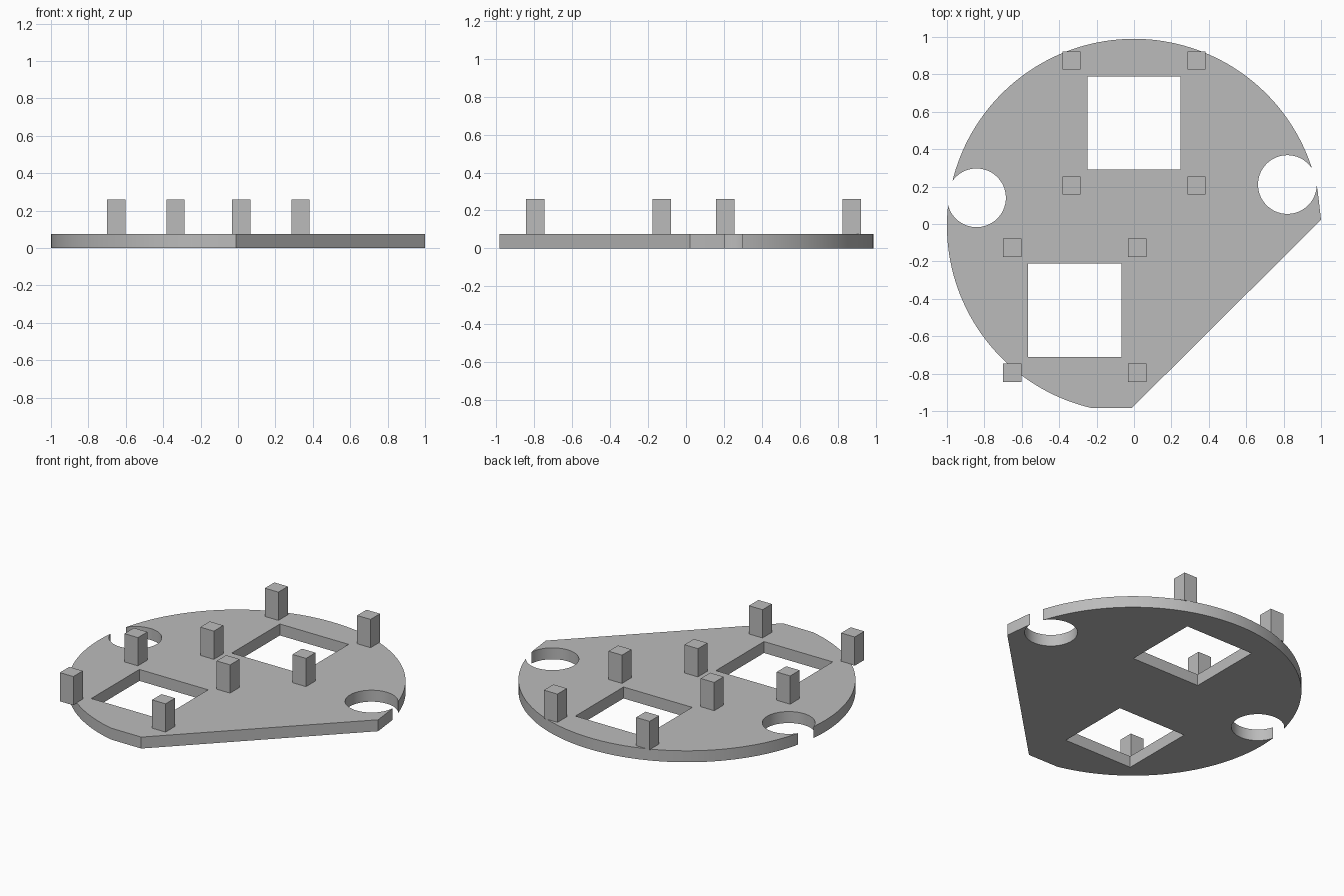
import bpy, bmesh, math

cube = bpy.data.objects.get("Cube")
if cube:
    bpy.data.objects.remove(cube, do_unlink=True)

THICK, PEG_TOP = 0.075, 0.26

grey = bpy.data.materials.new("plain grey")
grey.use_nodes = True
grey.diffuse_color = (0.5, 0.5, 0.5, 1)
grey.node_tree.nodes["Principled BSDF"].inputs["Base Color"].default_value = (0.5, 0.5, 0.5, 1)


def prism(name, outline, z0, z1):
    """Extrude a flat outline from z0 to z1."""
    bm = bmesh.new()
    base = bm.faces.new([bm.verts.new((x, y, z0)) for x, y in outline])
    top = bmesh.ops.extrude_face_region(bm, geom=[base])["geom"]
    bmesh.ops.translate(bm, vec=(0, 0, z1 - z0),
                        verts=[v for v in top if isinstance(v, bmesh.types.BMVert)])
    bmesh.ops.recalc_face_normals(bm, faces=bm.faces)
    mesh = bpy.data.meshes.new(name)
    bm.to_mesh(mesh)
    bm.free()
    mesh.materials.append(grey)
    obj = bpy.data.objects.new(name, mesh)
    bpy.context.collection.objects.link(obj)
    return obj


def arc(cx, cy, r, start, end, steps):
    angles = [math.radians(start + (end - start) * i / steps) for i in range(steps + 1)]
    return [(cx + r * math.cos(a), cy + r * math.sin(a)) for a in angles]


def square(cx, cy, half):
    return [(cx - half, cy - half), (cx + half, cy - half),
            (cx + half, cy + half), (cx - half, cy + half)]


def activate(obj):
    bpy.ops.object.select_all(action='DESELECT')
    obj.select_set(True)
    bpy.context.view_layer.objects.active = obj


# Round plate with a flat front tip and a straight diagonal side
outline = arc(0, -0.01, 1, 11, 256.7, 120) + [(-0.012, -0.984), (1, 0.022)]
plate = prism("base_plate", outline, 0, THICK)

# Square windows and round edge notches
windows = {"back": (0, 0.54), "front": (-0.317, -0.461)}
cutters = [prism("window_cutter", square(x, y, 0.249), -0.1, 0.2) for x, y in windows.values()]
for x, y in ((0.82, 0.211), (-0.842, 0.14)):
    cutters.append(prism("notch_cutter", arc(x, y, 0.157, 0, 354, 59), -0.1, 0.2))
for cutter in cutters:
    cutter.hide_render = True
    mod = plate.modifiers.new("cut", 'BOOLEAN')
    mod.operation = 'DIFFERENCE'
    mod.solver = 'EXACT'
    mod.object = cutter
    activate(plate)
    bpy.ops.object.modifier_apply(modifier=mod.name)
    bpy.data.objects.remove(cutter, do_unlink=True)
activate(plate)
bpy.ops.object.shade_smooth_by_angle(angle=math.radians(30))

# Four square pegs around each window
for where, (x, y) in windows.items():
    for side, sx in (("left", 1), ("right", -1)):
        for end, sy in (("rear", 1), ("near", -1)):
            prism(f"{where}_{end}_{side}_peg",
                  square(x + sx * 0.334, y + sy * 0.334, 0.049), THICK - 0.003, PEG_TOP)
